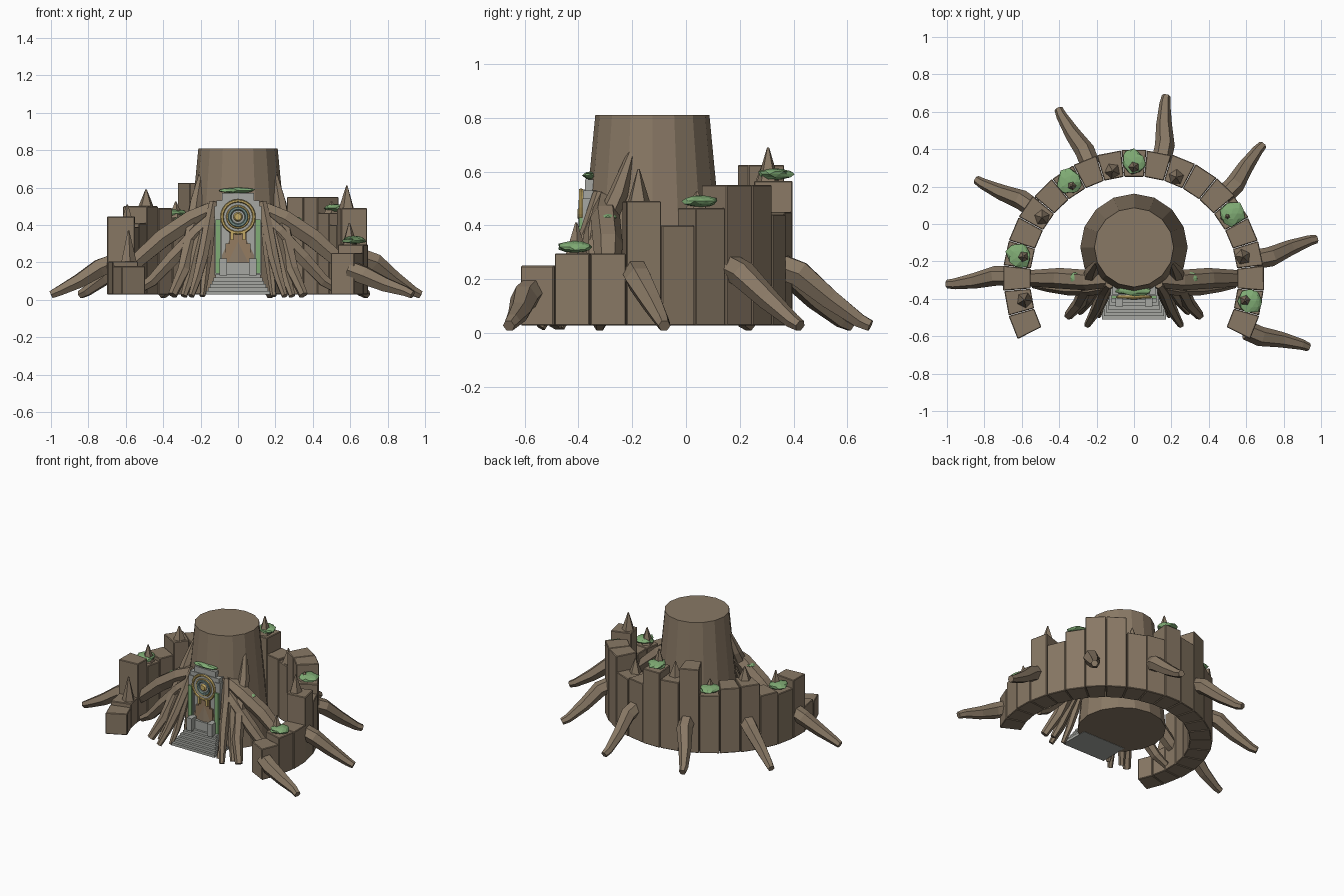
import bpy, bmesh, math, random
from mathutils import Vector, Matrix

random.seed(4)
cube = bpy.data.objects.get("Cube")
if cube:
    bpy.data.objects.remove(cube)


def material(name, rgb):
    m = bpy.data.materials.new(name)
    m.use_nodes = True
    m.diffuse_color = (*rgb, 1)
    m.node_tree.nodes["Principled BSDF"].inputs["Base Color"].default_value = (*rgb, 1)
    return m


BARK = material("bark brown", (0.25, 0.19, 0.13))
MOSS = material("moss green", (0.22, 0.42, 0.18))
STONE = material("stone grey", (0.38, 0.39, 0.36))
GOLD = material("gold", (0.55, 0.40, 0.13))
TEAL = material("dull teal", (0.16, 0.24, 0.22))
WOOD = material("door wood", (0.30, 0.20, 0.12))


def finish(bm, name, mat):
    bmesh.ops.recalc_face_normals(bm, faces=bm.faces)
    mesh = bpy.data.meshes.new(name)
    bm.to_mesh(mesh)
    bm.free()
    mesh.materials.append(mat)
    ob = bpy.data.objects.new(name, mesh)
    bpy.context.collection.objects.link(ob)
    return ob


def cone(name, mat, base, r1, r2, height, sides, rot=Matrix()):
    bm = bmesh.new()
    place = Matrix.Translation(base) @ rot @ Matrix.Translation((0, 0, height / 2))
    bmesh.ops.create_cone(bm, cap_ends=True, segments=sides, radius1=r1,
                          radius2=r2, depth=height, matrix=place)
    return finish(bm, name, mat)


def box(name, mat, x, y, z):
    bm = bmesh.new()
    size = [b - a for a, b in (x, y, z)]
    mid = [(a + b) / 2 for a, b in (x, y, z)]
    bmesh.ops.create_cube(bm, size=1, matrix=Matrix.Translation(mid) @ Matrix.Diagonal((*size, 1)))
    return finish(bm, name, mat)


def root(name, path, radii, sides=6):
    """Sweep a tapering polygon along a path."""
    pts = [Vector(p) for p in path]
    bm = bmesh.new()
    rings = []
    for i, p in enumerate(pts):
        d = (pts[min(i + 1, len(pts) - 1)] - pts[max(i - 1, 0)]).normalized()
        u = d.cross(Vector((0, 0, 1))).normalized()
        v = u.cross(d)
        turn = [math.tau * k / sides for k in range(sides)]
        rings.append([bm.verts.new(p + radii[i] * (u * math.cos(t) + v * math.sin(t))) for t in turn])
    for a, b in zip(rings, rings[1:]):
        for k in range(sides):
            j = (k + 1) % sides
            bm.faces.new((a[k], a[j], b[j], b[k]))
    bm.faces.new(rings[0])
    bm.faces.new(rings[-1])
    return finish(bm, name, BARK)


def moss(name, centre, rx, ry, rz):
    bm = bmesh.new()
    bmesh.ops.create_icosphere(bm, subdivisions=2, radius=1)
    for v in bm.verts:
        k = random.uniform(0.8, 1.15)
        v.co = Vector(centre) + Vector((v.co.x * rx * k, v.co.y * ry * k, v.co.z * rz))
    return finish(bm, name, MOSS)


def ring_point(r, angle, z):
    return Vector((r * math.cos(angle), -0.30 + r * math.sin(angle), z))


# Trunk
cone("trunk", BARK, (0, -0.125, 0.03), 0.287, 0.212, 0.78, 16)

# Curved wall of bark blocks, from the right-hand end round the back
HEIGHTS = [0.25, 0.295, 0.295, 0.49, 0.40, 0.465, 0.55, 0.55, 0.44, 0.45, 0.565,
           0.52, 0.625, 0.44, 0.49, 0.50, 0.41, 0.39, 0.445, 0.205, 0.18]
START, STEP = math.radians(-27), math.radians(234 / len(HEIGHTS))
for i, top in enumerate(HEIGHTS):
    a, b = START + STEP * (i + 0.01), START + STEP * (i + 0.99)
    out = 0.70 + random.uniform(-0.006, 0.004)
    bm = bmesh.new()
    rings = [[bm.verts.new(ring_point(r, t, z)) for r, t in
              ((0.555, a), (out, a), (out, b), (0.555, b))] for z in (0.028, top)]
    for k in range(4):
        j = (k + 1) % 4
        bm.faces.new((rings[0][k], rings[0][j], rings[1][j], rings[1][k]))
    for ring in rings:
        bm.faces.new(ring)
    bmesh.ops.recalc_face_normals(bm, faces=bm.faces)
    bmesh.ops.bevel(bm, geom=bm.edges[:], offset=0.004, segments=1, affect='EDGES')
    finish(bm, f"wall_block_{i}", BARK)

# Spikes on the wall, some sitting in moss: block -> (height, mossy)
SPIKES = {1: (0.115, True), 3: (0.12, False), 5: (0.06, True), 8: (0.10, False),
          10: (0.125, True), 11: (0.10, False), 13: (0.085, True),
          15: (0.09, False), 17: (0.12, True), 19: (0.165, False)}
for i, (height, mossy) in SPIKES.items():
    angle = START + STEP * (i + 0.5)
    base = ring_point(0.605 if mossy else 0.595, angle, HEIGHTS[i] - 0.005)
    cone(f"spike_{i}", BARK, base, 0.044, 0.004, height + 0.005, 5,
         Matrix.Rotation(angle, 4, 'Z'))
    if mossy:
        moss(f"wall_moss_{i}", ring_point(0.63, angle, HEIGHTS[i] + 0.025), 0.068, 0.066, 0.022)

# Outer roots radiating from the wall
START_Z = [0.16, 0.23, 0.25, 0.25, 0.25, 0.24, 0.20]
for i, z in enumerate(START_Z):
    angle = math.radians(-22 + 33.7 * i)
    side = math.radians(2)
    path = [ring_point(0.66, angle - side, z), ring_point(0.74, angle - side, z - 0.03),
            ring_point(0.85, angle, z * 0.5), ring_point(0.96, angle + side / 2, 0.045),
            ring_point(1.0, angle + side / 2, 0.027)]
    root(f"outer_root_{i}", path, (0.052, 0.053, 0.042, 0.029, 0.023))

# Roots draped over the front of the trunk, mirrored left and right
FRONT_ROOTS = {
    "arch_root": ([(.10, -.29, .50), (.25, -.30, .43), (.40, -.29, .33), (.55, -.29, .20), (.66, -.29, .12)], .055),
    "low_arch_root": ([(.10, -.32, .47), (.22, -.34, .36), (.35, -.34, .22), (.46, -.33, .10), (.54, -.32, .05)], .042),
    "tall_root": ([(.195, -.20, .68), (.225, -.25, .52), (.25, -.33, .34), (.29, -.42, .16), (.35, -.49, .025)], .042),
    "inner_root": ([(.13, -.32, .52), (.16, -.36, .38), (.19, -.43, .23), (.22, -.49, .11), (.25, -.54, .02)], .032),
    "door_root": ([(.13, -.32, .48), (.15, -.36, .36), (.165, -.40, .23), (.18, -.44, .11), (.19, -.49, .02)], .028),
    "mid_root": ([(.13, -.30, .48), (.19, -.34, .37), (.23, -.39, .23), (.26, -.43, .11), (.29, -.47, .02)], .034),
}
for s, side in ((1, "left"), (-1, "right")):
    for name, (path, r) in FRONT_ROOTS.items():
        taper = (0.3, 0.85, 1, 0.85, 0.6) if name == "tall_root" else (0.8, 1, 1, 0.8, 0.55)
        root(f"{side}_{name}", [(s * x, y, z) for x, y, z in path], [r * t for t in taper])
    moss(f"{side}_root_moss", (s * 0.305, -0.29, 0.43), 0.036, 0.034, 0.014)

    # Door frame pillars with vines
    pillar = sorted((s * 0.085, s * 0.125))
    box(f"{side}_pillar", STONE, pillar, (-0.385, -0.30), (0.13, 0.50))
    box(f"{side}_vine", MOSS, sorted((s * 0.093, s * 0.121)), (-0.397, -0.37), (0.14, 0.43))
    box(f"{side}_stair_side", STONE, sorted((s * 0.06, s * 0.10)), (-0.44, -0.34), (0.13, 0.22))
    box(f"{side}_gold_drop", GOLD, sorted((s * 0.025, s * 0.04)), (-0.402, -0.385), (0.32, 0.37))

# Steps
for i in range(6):
    w = 0.17 - 0.01 * i
    box(f"step_{i}", STONE, (-w, w), (-0.51 + 0.018 * i, -0.30), (0.028 + 0.018 * i, 0.047 + 0.018 * i))
box("stair_landing", STONE, (-0.09, 0.09), (-0.405, -0.30), (0.13, 0.20))

# Door and lintel
box("door_surround", STONE, (-0.09, 0.09), (-0.375, -0.30), (0.18, 0.52))
box("door_panel", WOOD, (-0.068, 0.068), (-0.385, -0.36), (0.20, 0.30))
box("door_panel_top", WOOD, (-0.045, 0.045), (-0.385, -0.36), (0.30, 0.36))
box("lintel", STONE, (-0.115, 0.115), (-0.38, -0.30), (0.47, 0.53))
box("lintel_cap", STONE, (-0.085, 0.085), (-0.375, -0.29), (0.53, 0.57))
moss("lintel_moss", (0, -0.355, 0.585), 0.10, 0.028, 0.015)

# Round emblem
FACING = Matrix.Rotation(math.radians(90), 4, 'X')
CENTRE = (0, -0.39, 0.443)
cone("emblem_disc", STONE, (0, -0.37, 0.443), 0.09, 0.09, 0.02, 24, FACING)
for name, mat, r, thick in (("outer_gold_ring", GOLD, 0.086, 0.009),
                            ("teal_ring", TEAL, 0.046, 0.011),
                            ("inner_gold_ring", GOLD, 0.058, 0.006)):
    bpy.ops.mesh.primitive_torus_add(major_radius=r, minor_radius=thick, major_segments=24,
                                     minor_segments=6, location=CENTRE, rotation=(math.pi / 2, 0, 0))
    ob = bpy.context.object
    ob.name = name
    ob.data.materials.append(mat)
cone("emblem_boss", GOLD, (0, -0.385, 0.443), 0.028, 0.018, 0.018, 12, FACING)
